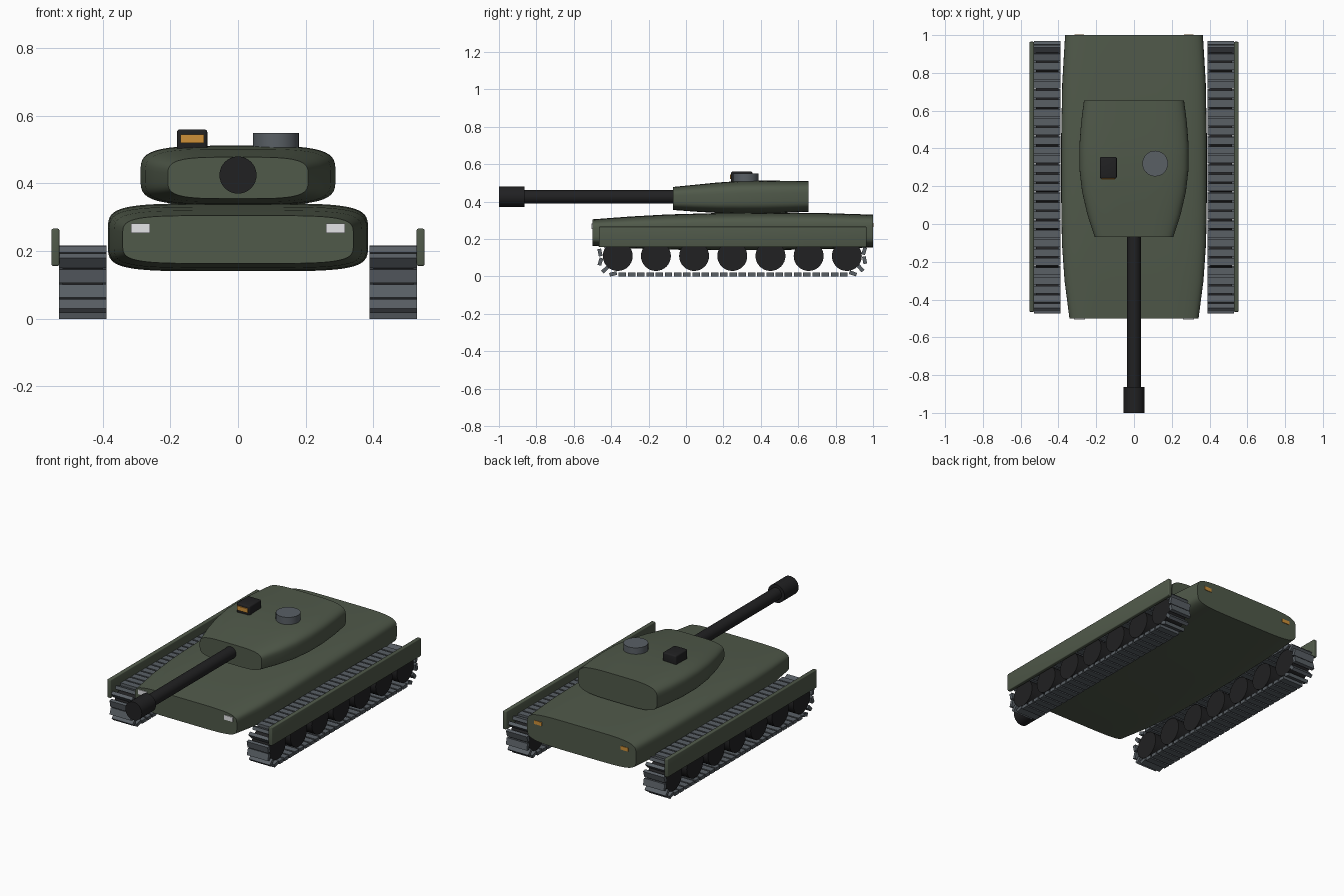
import bpy, bmesh, math
from mathutils import Matrix, Vector

cube = bpy.data.objects.get("Cube")
if cube:
    bpy.data.objects.remove(cube, do_unlink=True)


def material(name, rgb):
    m = bpy.data.materials.new(name)
    m.use_nodes = True
    m.diffuse_color = (*rgb, 1)
    bsdf = next(n for n in m.node_tree.nodes if n.type == "BSDF_PRINCIPLED")
    bsdf.inputs["Base Color"].default_value = (*rgb, 1)
    return m


GREEN = material("olive green paint", (0.08, 0.10, 0.068))
STEEL = material("grey steel", (0.10, 0.115, 0.13))
BLACK = material("black metal", (0.015, 0.015, 0.016))
AMBER = material("amber glass", (0.62, 0.28, 0.04))
WHITE = material("white lamp", (0.80, 0.80, 0.82))


def finish(name, bm, mat, smooth=True):
    bmesh.ops.recalc_face_normals(bm, faces=bm.faces)
    mesh = bpy.data.meshes.new(name)
    bm.to_mesh(mesh)
    bm.free()
    mesh.materials.append(mat)
    obj = bpy.data.objects.new(name, mesh)
    bpy.context.collection.objects.link(obj)
    if smooth:
        bpy.ops.object.select_all(action="DESELECT")
        obj.select_set(True)
        bpy.context.view_layer.objects.active = obj
        bpy.ops.object.shade_smooth_by_angle(angle=math.radians(35))
    return obj


def box(name, centre, size, mat, bevel=0):
    bm = bmesh.new()
    bmesh.ops.create_cube(bm, size=1, matrix=Matrix.Translation(centre) @ Matrix.Diagonal((*size, 1)))
    if bevel:
        bmesh.ops.bevel(bm, geom=bm.edges[:], offset=bevel, segments=3, profile=0.5, affect="EDGES")
    return finish(name, bm, mat, bool(bevel))


def cylinder(name, centre, radius, depth, axis, mat):
    turn = Vector((0, 0, 1)).rotation_difference(Vector(axis)).to_matrix().to_4x4()
    bm = bmesh.new()
    bmesh.ops.create_cone(bm, cap_ends=True, segments=32, radius1=radius, radius2=radius,
                          depth=depth, matrix=Matrix.Translation(centre) @ turn)
    return finish(name, bm, mat)


def loft(name, stations, power, mat, count=56):
    """Skin rounded cross-sections given as (y, half width, bottom, top)."""
    def rounded(v):
        return math.copysign(abs(v) ** (2 / power), v)

    bm = bmesh.new()
    rings = []
    for y, half, low, high in stations:
        ring = []
        for i in range(count):
            a = math.tau * (i + 0.5) / count
            ring.append(bm.verts.new((half * rounded(math.cos(a)), y,
                                      (low + high) / 2 + (high - low) / 2 * rounded(math.sin(a)))))
        rings.append(ring)
    for r, s in zip(rings, rings[1:]):
        for i in range(count):
            j = (i + 1) % count
            bm.faces.new((r[i], r[j], s[j], s[i]))
    bm.faces.new(rings[0])
    bm.faces.new(rings[-1])
    return finish(name, bm, mat)


# Hull and turret bodies
loft("hull", [(-0.5, 0.342, 0.163, 0.305), (-0.3, 0.368, 0.150, 0.320), (-0.1, 0.382, 0.143, 0.331),
              (0.15, 0.386, 0.140, 0.338), (0.45, 0.386, 0.140, 0.341), (0.75, 0.380, 0.146, 0.338),
              (1.0, 0.365, 0.155, 0.330)], 5, GREEN)
loft("turret", [(-0.07, 0.208, 0.355, 0.478), (0.05, 0.247, 0.346, 0.490), (0.17, 0.275, 0.339, 0.502),
                (0.29, 0.289, 0.336, 0.510), (0.42, 0.289, 0.336, 0.512), (0.54, 0.280, 0.340, 0.511),
                (0.655, 0.265, 0.345, 0.510)], 4, GREEN)

# Gun
cylinder("gun_barrel", (0, -0.45, 0.425), 0.036, 0.85, (0, 1, 0), BLACK)
cylinder("gun_muzzle", (0, -0.932, 0.425), 0.055, 0.136, (0, 1, 0), BLACK)

# Turret roof fittings
cylinder("roof_hatch", (0.112, 0.32, 0.52), 0.068, 0.06, (0, 0, 1), STEEL)
box("sight_box", (-0.136, 0.298, 0.527), (0.09, 0.114, 0.066), BLACK, 0.008)
box("sight_glass", (-0.136, 0.239, 0.533), (0.07, 0.009, 0.025), AMBER)

# Running gear
REAR, FRONT, AXLE, LOOP = 0.86, -0.365, 0.107, 0.097
STRAIGHT, ARC = REAR - FRONT, math.pi * LOOP
LINKS = 62


def track_point(d):
    """Position and slope at distance d along the track loop."""
    if d < STRAIGHT:
        return FRONT + d, AXLE - LOOP, 0
    d -= STRAIGHT
    if d < ARC:
        a = d / LOOP
        return REAR + LOOP * math.sin(a), AXLE - LOOP * math.cos(a), a
    d -= ARC
    if d < STRAIGHT:
        return REAR - d, AXLE + LOOP, math.pi
    a = (d - STRAIGHT) / LOOP
    return FRONT - LOOP * math.sin(a), AXLE + LOOP * math.cos(a), math.pi + a


for side, label in ((1, "left"), (-1, "right")):
    bm = bmesh.new()
    for i in range(LINKS):
        y, z, slope = track_point((i + 0.5) * 2 * (STRAIGHT + ARC) / LINKS)
        place = Matrix.Translation((side * 0.46, y, z)) @ Matrix.Rotation(-slope, 4, "X")
        bmesh.ops.create_cube(bm, size=1, matrix=place @ Matrix.Diagonal((0.14, 0.04, 0.02, 1)))
    finish(label + "_track", bm, STEEL, False)

    for i in range(7):
        y = FRONT + STRAIGHT * i / 6
        cylinder(f"{label}_wheel_{i + 1}", (side * 0.46, y, AXLE + 0.002), 0.08, 0.12, (1, 0, 0), BLACK)

    box(label + "_skirt", (side * 0.541, 0.25, 0.211), (0.024, 1.43, 0.11), GREEN, 0.005)
    box(label + "_headlight", (side * 0.289, -0.5, 0.268), (0.057, 0.009, 0.028), WHITE)
    box(label + "_tail_light", (side * 0.29, 0.999, 0.275), (0.05, 0.009, 0.022), AMBER)
